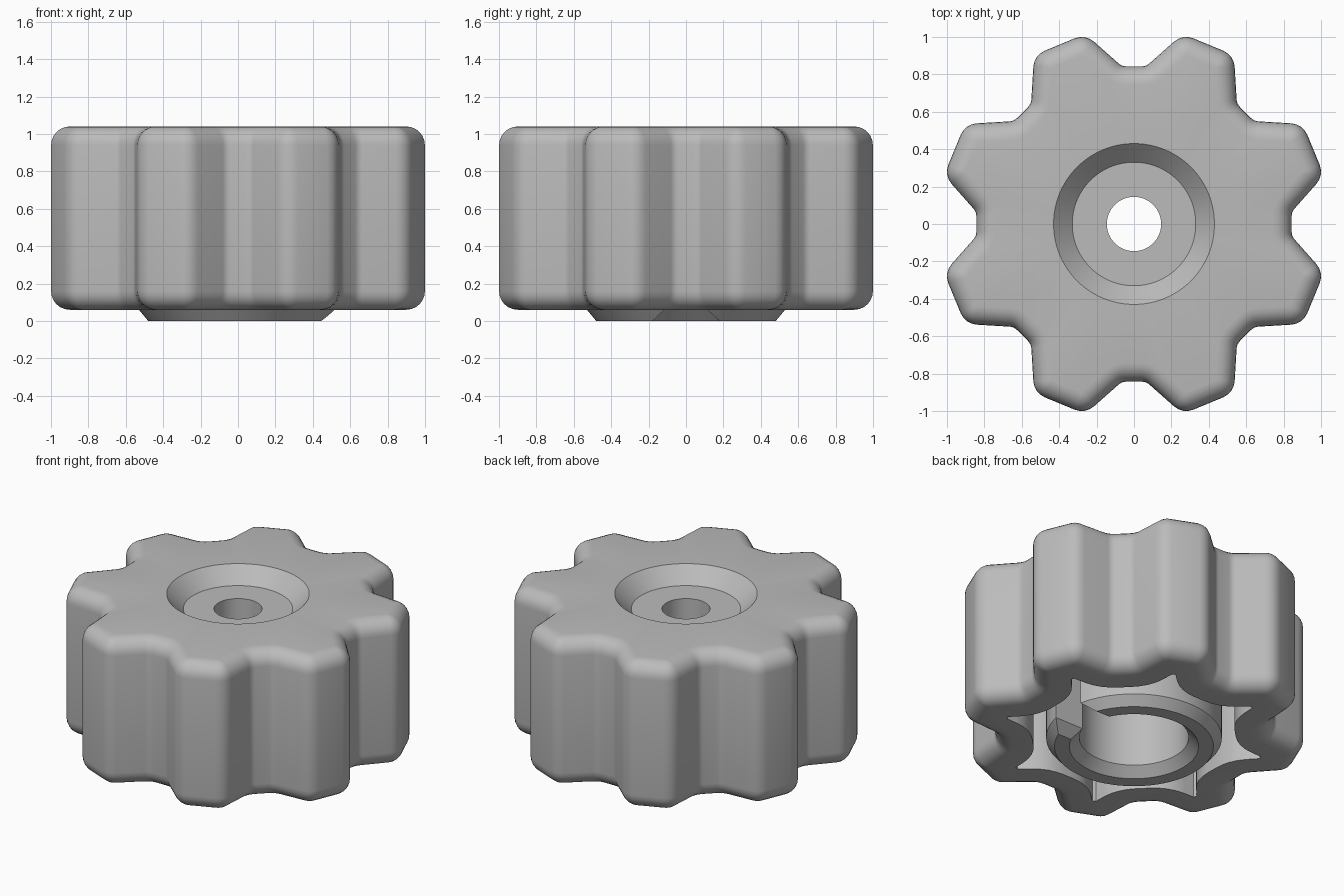
import bpy, bmesh, math

cube = bpy.data.objects.get("Cube")
if cube:
    bpy.data.objects.remove(cube, do_unlink=True)

LOBES, STEPS = 8, 5
PITCH = 2 * math.pi / LOBES
FLANK = math.radians(41)
ROUND = 0.1          # edge rounding, also the lobe corner radius
WALL = 0.23          # grip wall thickness
BASE, TOP = 0.06, 1.04

grey = bpy.data.materials.new("plastic grey")
grey.use_nodes = True
grey.diffuse_color = (0.5, 0.5, 0.5, 1)
grey.node_tree.nodes["Principled BSDF"].inputs["Base Color"].default_value = grey.diffuse_color


def valley(t):
    """Half of the groove between lobes, offset inwards by t."""
    r = 0.06 + t
    angles = [FLANK * i / (STEPS - 1) for i in range(STEPS)]
    return [(0.903 - r * math.cos(a), 0.042 + r * math.sin(a)) for a in angles]


def corner(t):
    """Rounded lobe corner, offset inwards by t."""
    r = ROUND - t
    angles = [-FLANK + (FLANK + PITCH / 2) * i / (STEPS - 1) for i in range(STEPS)]
    return [(0.90 + r * math.cos(a), 0.28 + r * math.sin(a)) for a in angles]


def repeat(half, z):
    """Mirror a half pitch and repeat it around the axis."""
    pitch = [(x, -y) for x, y in reversed(half)] + half
    ring = []
    for k in range(LOBES):
        c, s = math.cos(k * PITCH), math.sin(k * PITCH)
        ring += [(x * c - y * s, x * s + y * c, z) for x, y in pitch]
    return ring


def outline(t, z):
    return repeat(valley(t) + corner(t), z)


def cavity(z):
    """Hollow inside the grip, following its outline to narrow lobe tips."""
    half = valley(WALL)
    x0, y0 = half[-1]
    a = PITCH / 2 - 0.014
    x1, y1 = 0.80 * math.cos(a), 0.80 * math.sin(a)
    for i in range(1, STEPS + 1):
        f = i / STEPS
        half.append((x0 + (x1 - x0) * f, y0 + (y1 - y0) * f))
    return repeat(half, z)


def circle(r, z):
    n = LOBES * STEPS * 4
    angles = [-PITCH / 2 + (j + 0.5) * 2 * math.pi / n for j in range(n)]
    return [(r * math.cos(a), r * math.sin(a), z) for a in angles]


def make_object(name, bm):
    bmesh.ops.recalc_face_normals(bm, faces=bm.faces[:])
    mesh = bpy.data.meshes.new(name)
    bm.to_mesh(mesh)
    bm.free()
    mesh.materials.append(grey)
    obj = bpy.data.objects.new(name, mesh)
    bpy.context.collection.objects.link(obj)
    return obj


# Knob: one closed loft from the screw seat, over the grip, to the hub bore
arc = [math.pi / 2 * i / 6 for i in range(7)]
rings = [circle(0.145, 0.94), circle(0.33, 0.94), circle(0.43, TOP)]
rings += [outline(ROUND * (1 - math.sin(a)), TOP - ROUND * (1 - math.cos(a))) for a in arc]
rings += [outline(ROUND * (1 - math.cos(a)), BASE + ROUND * (1 - math.sin(a))) for a in arc]
rings += [cavity(BASE), cavity(0.84)]
rings += [circle(r, z) for r, z in ((0.53, 0.84), (0.53, BASE), (0.48, 0), (0.39, 0),
                                    (0.33, BASE), (0.33, 0.74), (0.145, 0.74))]
bm = bmesh.new()
loops = [[bm.verts.new(p) for p in ring] for ring in rings]
for a, b in zip(loops, loops[1:] + loops[:1]):
    for j in range(len(a)):
        bm.faces.new((a[j - 1], a[j], b[j], b[j - 1]))
bmesh.ops.remove_doubles(bm, verts=bm.verts[:], dist=0.0005)
knob = make_object("grip_knob", bm)

# Slot through one side of the hub, with chamfered mouth
side = [(0.19, -0.01), (0.115, BASE), (0.115, 0.70)]
section = side + [(-y, z) for y, z in reversed(side)]
bm = bmesh.new()
face = bm.faces.new([bm.verts.new((0.2, y, z)) for y, z in section])
new = bmesh.ops.extrude_face_region(bm, geom=[face])["geom"]
bmesh.ops.translate(bm, vec=(0.37, 0, 0), verts=[v for v in new if isinstance(v, bmesh.types.BMVert)])
cutter = make_object("hub_slot_cutter", bm)
cutter.hide_render = True

cut = knob.modifiers.new("hub_slot", 'BOOLEAN')
cut.operation, cut.solver, cut.object = 'DIFFERENCE', 'EXACT', cutter
bpy.ops.object.select_all(action='DESELECT')
knob.select_set(True)
bpy.context.view_layer.objects.active = knob
bpy.ops.object.modifier_apply(modifier=cut.name)
bpy.data.objects.remove(cutter, do_unlink=True)
bpy.ops.object.shade_smooth_by_angle(angle=math.radians(30))
